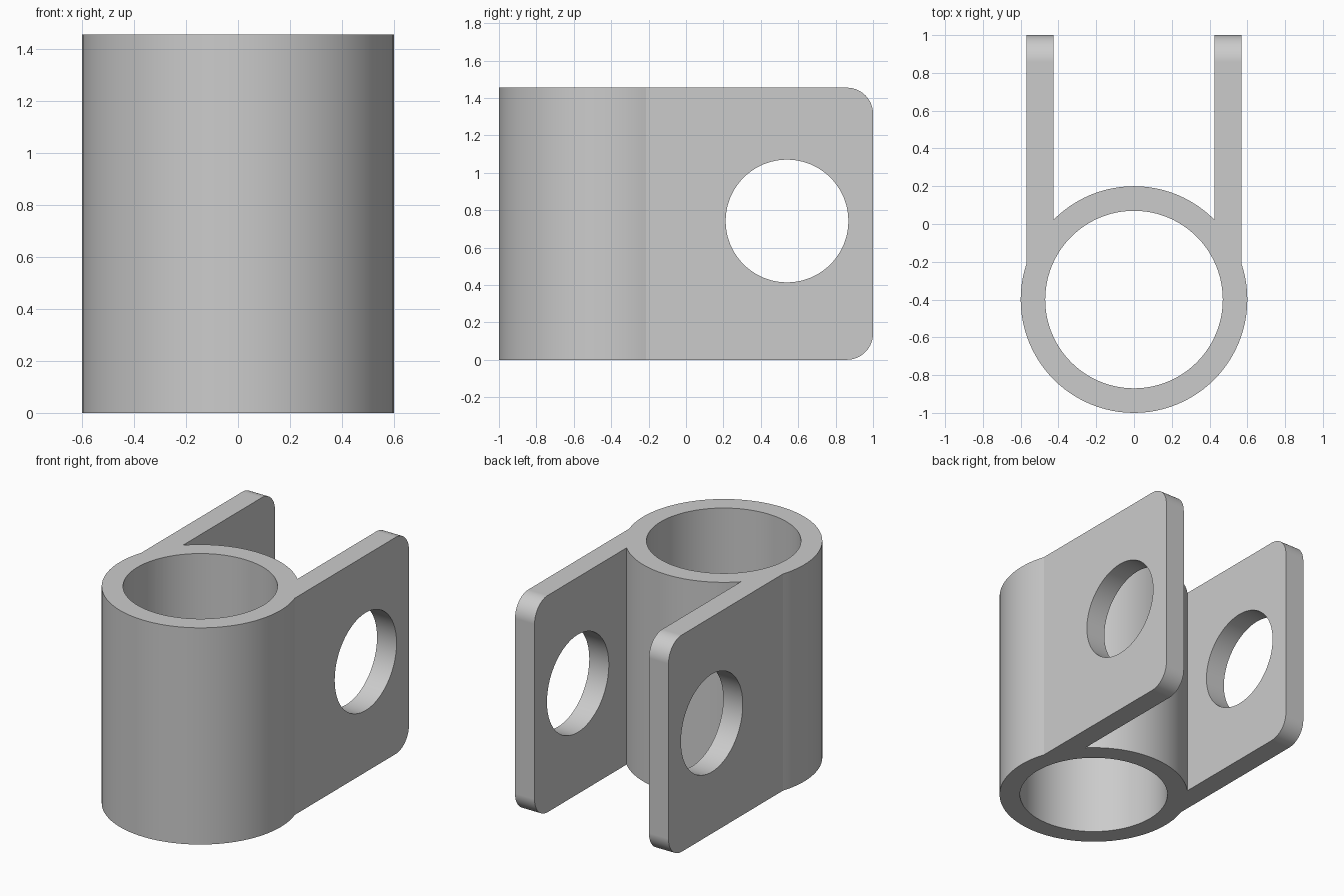
import bpy
import math
from mathutils import Vector

cube = bpy.data.objects.get("Cube")
if cube:
    bpy.data.objects.remove(cube, do_unlink=True)

HEIGHT = 1.455
TUBE_Y = -0.4
LUG_IN, LUG_OUT = 0.425, 0.57
CORNER = 0.14

grey = bpy.data.materials.new("light grey")
grey.use_nodes = True
colour = (0.6, 0.6, 0.6, 1)
grey.diffuse_color = colour
grey.node_tree.nodes["Principled BSDF"].inputs["Base Color"].default_value = colour


def arc(cx, cy, radius, start, sweep, steps):
    """Points along an arc, in degrees."""
    angles = [math.radians(start + sweep * i / steps) for i in range(steps + 1)]
    return [(cx + radius * math.cos(a), cy + radius * math.sin(a)) for a in angles]


def prism(name, outline, low, high, place):
    """Extrude a closed outline from low to high; place maps (u, v, w) to xyz."""
    n = len(outline)
    verts = [Vector(place(u, v, w)) for w in (low, high) for u, v in outline]
    faces = [list(range(n))[::-1], list(range(n, 2 * n))]
    faces += [[i, (i + 1) % n, n + (i + 1) % n, n + i] for i in range(n)]
    mesh = bpy.data.meshes.new(name)
    mesh.from_pydata(verts, [], faces)
    mesh.materials.append(grey)
    obj = bpy.data.objects.new(name, mesh)
    bpy.context.collection.objects.link(obj)
    return obj


def along_z(u, v, w):
    return (u, v, w)


def along_x(u, v, w):
    return (w, u, v)


def combine(target, other, operation):
    """Apply a boolean and discard the tool."""
    mod = target.modifiers.new(operation.lower(), 'BOOLEAN')
    mod.operation, mod.object, mod.solver = operation, other, 'EXACT'
    bpy.ops.object.select_all(action='DESELECT')
    bpy.context.view_layer.objects.active = target
    target.select_set(True)
    bpy.ops.object.modifier_apply(modifier=mod.name)
    bpy.data.objects.remove(other, do_unlink=True)


# Tube body
clamp = prism("tube_with_lugs", arc(0, TUBE_Y, 0.6, 0, 360, 96)[:-1], 0, HEIGHT, along_z)

# Two flat lugs with rounded back corners
lug_outline = [(TUBE_Y, 0)]
lug_outline += arc(1 - CORNER, CORNER, CORNER, -90, 90, 14)
lug_outline += arc(1 - CORNER, HEIGHT - CORNER, CORNER, 0, 90, 14)
lug_outline += [(TUBE_Y, HEIGHT)]
for name, low, high in (("left_lug", LUG_IN, LUG_OUT), ("right_lug", -LUG_OUT, -LUG_IN)):
    combine(clamp, prism(name, lug_outline, low, high, along_x), 'UNION')

# Vertical bore and cross hole through both lugs
bore = prism("bore_cutter", arc(0, TUBE_Y, 0.47, 0, 360, 96)[:-1], -0.1, HEIGHT + 0.1, along_z)
combine(clamp, bore, 'DIFFERENCE')
hole = prism("hole_cutter", arc(0.54, 0.742, 0.328, 0, 360, 96)[:-1], -1, 1, along_x)
combine(clamp, hole, 'DIFFERENCE')

# Smooth curves, crisp edges and flat plates
bpy.ops.object.shade_smooth_by_angle(angle=math.radians(12))
weighted = clamp.modifiers.new("weighted normals", 'WEIGHTED_NORMAL')
weighted.keep_sharp = True
